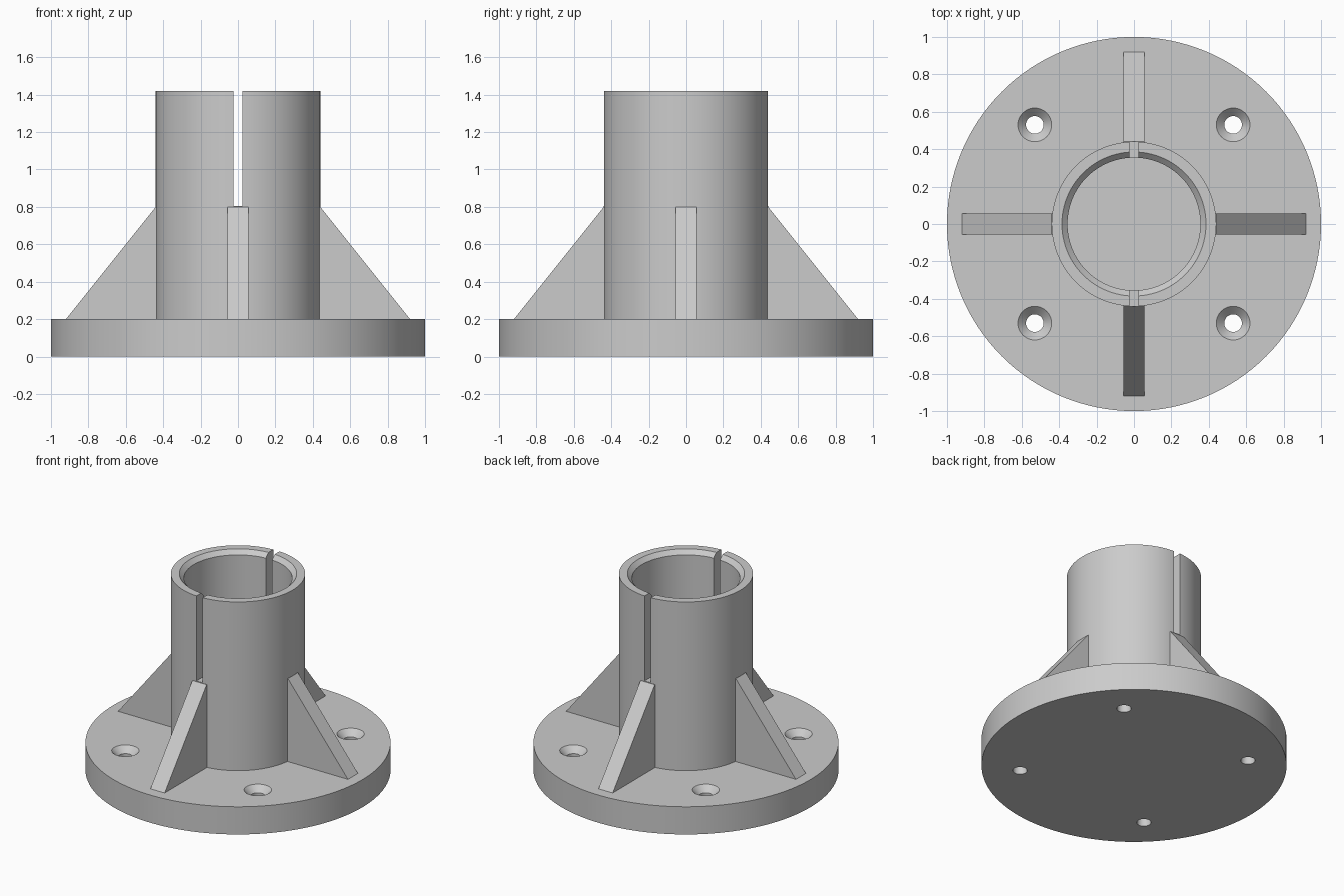
import bpy, bmesh, math
from mathutils import Matrix

cube = bpy.data.objects.get("Cube")
if cube:
    bpy.data.objects.remove(cube, do_unlink=True)

grey = bpy.data.materials.new("plain grey")
grey.use_nodes = True
COLOUR = (0.6, 0.6, 0.6, 1)
grey.diffuse_color = COLOUR
grey.node_tree.nodes["Principled BSDF"].inputs["Base Color"].default_value = COLOUR


def make(name, bm):
    bmesh.ops.remove_doubles(bm, verts=bm.verts, dist=1e-5)
    bmesh.ops.recalc_face_normals(bm, faces=bm.faces)
    mesh = bpy.data.meshes.new(name)
    bm.to_mesh(mesh)
    bm.free()
    mesh.materials.append(grey)
    obj = bpy.data.objects.new(name, mesh)
    bpy.context.collection.objects.link(obj)
    return obj


def lathe(name, profile, steps, closed=False, centre=(0, 0)):
    """Revolve (radius, height) points around a vertical axis."""
    bm = bmesh.new()
    verts = [bm.verts.new((r, 0, z)) for r, z in profile]
    edges = [bm.edges.new(p) for p in zip(verts, verts[1:])]
    if closed:
        edges.append(bm.edges.new((verts[-1], verts[0])))
    bmesh.ops.spin(bm, geom=verts + edges, cent=(0, 0, 0), axis=(0, 0, 1),
                   angle=math.tau, steps=steps, use_merge=True)
    bmesh.ops.translate(bm, verts=bm.verts, vec=(*centre, 0))
    return make(name, bm)


def cut(obj, cutters):
    """Subtract each cutter, then discard it."""
    bpy.context.view_layer.objects.active = obj
    for cutter in cutters:
        cutter.hide_render = True
        mod = obj.modifiers.new("cut", "BOOLEAN")
        mod.operation, mod.solver, mod.object = "DIFFERENCE", "EXACT", cutter
        bpy.ops.object.modifier_apply(modifier=mod.name)
        bpy.data.objects.remove(cutter, do_unlink=True)


def smooth(obj):
    bpy.ops.object.select_all(action="DESELECT")
    obj.select_set(True)
    bpy.context.view_layer.objects.active = obj
    bpy.ops.object.shade_smooth_by_angle(angle=math.radians(30))


BASE_TOP, TUBE_TOP, RIB_TOP = 0.2, 1.42, 0.8
TUBE_R, BORE_R, CHAMFER = 0.44, 0.355, 0.03

# Round base plate with four countersunk bolt holes
base = lathe("base_plate", [(0, 0), (1, 0), (1, BASE_TOP), (0, BASE_TOP)], 128)
HOLE_R, SINK_R = 0.047, 0.09
SINK = SINK_R - HOLE_R
hole = [(0, -0.1), (HOLE_R, -0.1), (HOLE_R, BASE_TOP - SINK),
        (SINK_R, BASE_TOP), (SINK_R, 0.3), (0, 0.3)]
cut(base, [lathe("hole_cutter", hole, 40, centre=(x, y))
           for x in (-0.53, 0.53) for y in (-0.53, 0.53)])
smooth(base)

# Hollow socket tube with a chamfered mouth
tube = lathe("socket_tube", [
    (BORE_R, BASE_TOP - 0.01), (TUBE_R, BASE_TOP - 0.01), (TUBE_R, TUBE_TOP),
    (BORE_R + CHAMFER, TUBE_TOP), (BORE_R, TUBE_TOP - CHAMFER)], 96, closed=True)

# Narrow slot through the front and back walls
bm = bmesh.new()
bmesh.ops.create_cube(bm, size=1, matrix=Matrix.Translation((0, 0, 1.305))
                      @ Matrix.Diagonal((0.05, 1.2, 1, 1)))
cut(tube, [make("slot_cutter", bm)])
smooth(tube)

# Four triangular ribs bracing the tube
for i, side in enumerate(("left", "back", "right", "front")):
    bm = bmesh.new()
    outline = [(0.41, BASE_TOP - 0.01), (0.92, BASE_TOP - 0.01), (0.92, BASE_TOP),
               (TUBE_R, RIB_TOP), (0.41, RIB_TOP)]
    face = bm.faces.new([bm.verts.new((r, -0.057, z)) for r, z in outline])
    grown = bmesh.ops.extrude_face_region(bm, geom=[face])["geom"]
    bmesh.ops.translate(bm, vec=(0, 0.114, 0),
                        verts=[v for v in grown if isinstance(v, bmesh.types.BMVert)])
    bmesh.ops.rotate(bm, verts=bm.verts, cent=(0, 0, 0),
                     matrix=Matrix.Rotation(i * math.pi / 2, 3, "Z"))
    make(side + "_rib", bm)
